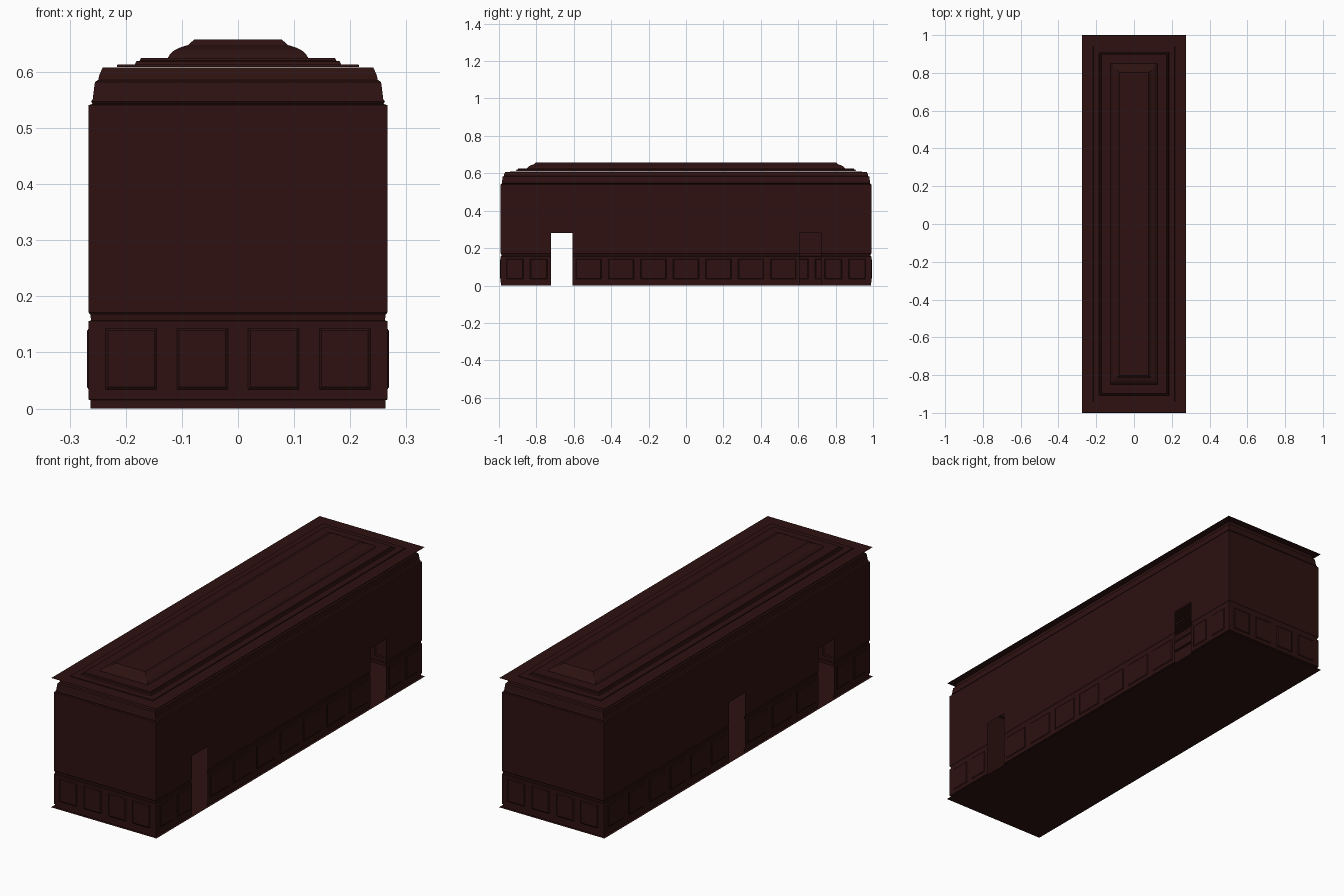
import bpy, bmesh

if "Cube" in bpy.data.objects:
    bpy.data.objects.remove(bpy.data.objects["Cube"])

LEN = 0.725            # the room is this much longer (half length) than wide
DOOR_TOP, DOOR_HALF = 0.28, 0.058
PANEL_LOW, PANEL_HIGH = 0.034, 0.143

mat = bpy.data.materials.new("dark_red_wood")
mat.diffuse_color = (0.026, 0.0058, 0.0053, 1)
mat.use_nodes = True
mat.node_tree.nodes["Principled BSDF"].inputs["Base Color"].default_value = mat.diffuse_color


def finish(name, bm):
    mesh = bpy.data.meshes.new(name)
    bm.to_mesh(mesh)
    bm.free()
    mesh.materials.append(mat)
    ob = bpy.data.objects.new(name, mesh)
    bpy.context.collection.objects.link(ob)
    return ob


def ring(bm, d, z):
    """Rectangle at half width d, mitred all around."""
    return [bm.verts.new((sx * d, sy * (d + LEN), z))
            for sx, sy in ((-1, -1), (1, -1), (1, 1), (-1, 1))]


def ring_shell(name, profile, cap=False):
    bm = bmesh.new()
    loops = [ring(bm, d, z) for d, z in profile]
    for a, b in zip(loops, loops[1:]):
        for i in range(4):
            j = (i + 1) % 4
            bm.faces.new((a[i], a[j], b[j], b[i]))
    if cap:
        bm.faces.new(loops[-1])
    return finish(name, bm)


# Wall profile: (half width, height), skirting, panel band, rail, upper wall
WALL = [(0.263, 0), (0.263, 0.015), (0.266, 0.016), (0.266, PANEL_LOW),
        (0.266, PANEL_HIGH), (0.266, 0.156), (0.262, 0.157), (0.263, 0.167),
        (0.266, 0.171), (0.266, DOOR_TOP), (0.266, 0.541)]


def wall(name, place, half, doors, pitch):
    """place(u, d, z) maps along-wall coordinate and offset to space."""
    edge = half - 0.012
    cuts = [-edge] + [c + s * DOOR_HALF for c in doors for s in (-1, 1)] + [edge]
    panels = []
    for a, b in zip(cuts[::2], cuts[1::2]):
        n = max(1, round((b - a) / pitch))
        w = (b - a) / n
        panels += [(a + i * w + 0.018, a + (i + 1) * w - 0.018) for i in range(n)]
    us = sorted(cuts[1:-1] + [u for p in panels for u in p])

    bm = bmesh.new()
    rows = []
    for d, z in WALL:
        end = d + half - 0.266
        rows.append([bm.verts.new(place(u, d, z)) for u in [-end] + us + [end]])
    inset = []
    for k in range(len(WALL) - 1):
        for i in range(len(us) + 1):
            lo = us[i - 1] if i else -half
            hi = us[i] if i < len(us) else half
            mid = (lo + hi) / 2
            if WALL[k + 1][1] <= DOOR_TOP and any(abs(mid - c) < DOOR_HALF for c in doors):
                continue
            f = bm.faces.new((rows[k][i], rows[k][i + 1],
                              rows[k + 1][i + 1], rows[k + 1][i]))
            if WALL[k][1] == PANEL_LOW and any(a < mid < b for a, b in panels):
                inset.append(f)
    bm.normal_update()
    # sunk panels, pushed outward from the room
    bmesh.ops.inset_individual(bm, faces=inset, thickness=0.006, depth=0.003)
    finish(name, bm)


SIDE = 0.266 + LEN
wall("front_wall", lambda u, d, z: (u, -d - LEN, z), 0.266, [], 0.13)
wall("back_wall", lambda u, d, z: (-u, d + LEN, z), 0.266, [], 0.13)
wall("right_wall", lambda u, d, z: (d, u, z), SIDE, [-0.665, 0.665], 0.165)
wall("left_wall", lambda u, d, z: (-d, -u, z), SIDE, [0.0, 0.665], 0.165)

# Cornice between walls and ceiling
ring_shell("cornice", [(0.266, 0.541), (0.259, 0.543), (0.262, 0.547), (0.259, 0.551),
                       (0.255, 0.582), (0.249, 0.586), (0.247, 0.595), (0.241, 0.608)])

# Flat ceiling border that reaches past the walls
ring_shell("ceiling_border", [(0.274, 0.609), (0.216, 0.609)])

# Stepped ceiling tray with a coved centre
ring_shell("ceiling_tray", [(0.216, 0.609), (0.215, 0.613), (0.184, 0.613), (0.181, 0.619),
                            (0.175, 0.620), (0.173, 0.625), (0.125, 0.625), (0.121, 0.632),
                            (0.113, 0.639), (0.102, 0.644), (0.089, 0.648), (0.080, 0.656),
                            (0.078, 0.658)], cap=True)

# Floor sheet
bm = bmesh.new()
bm.faces.new(ring(bm, 0.275, 0))
finish("floor", bm)
